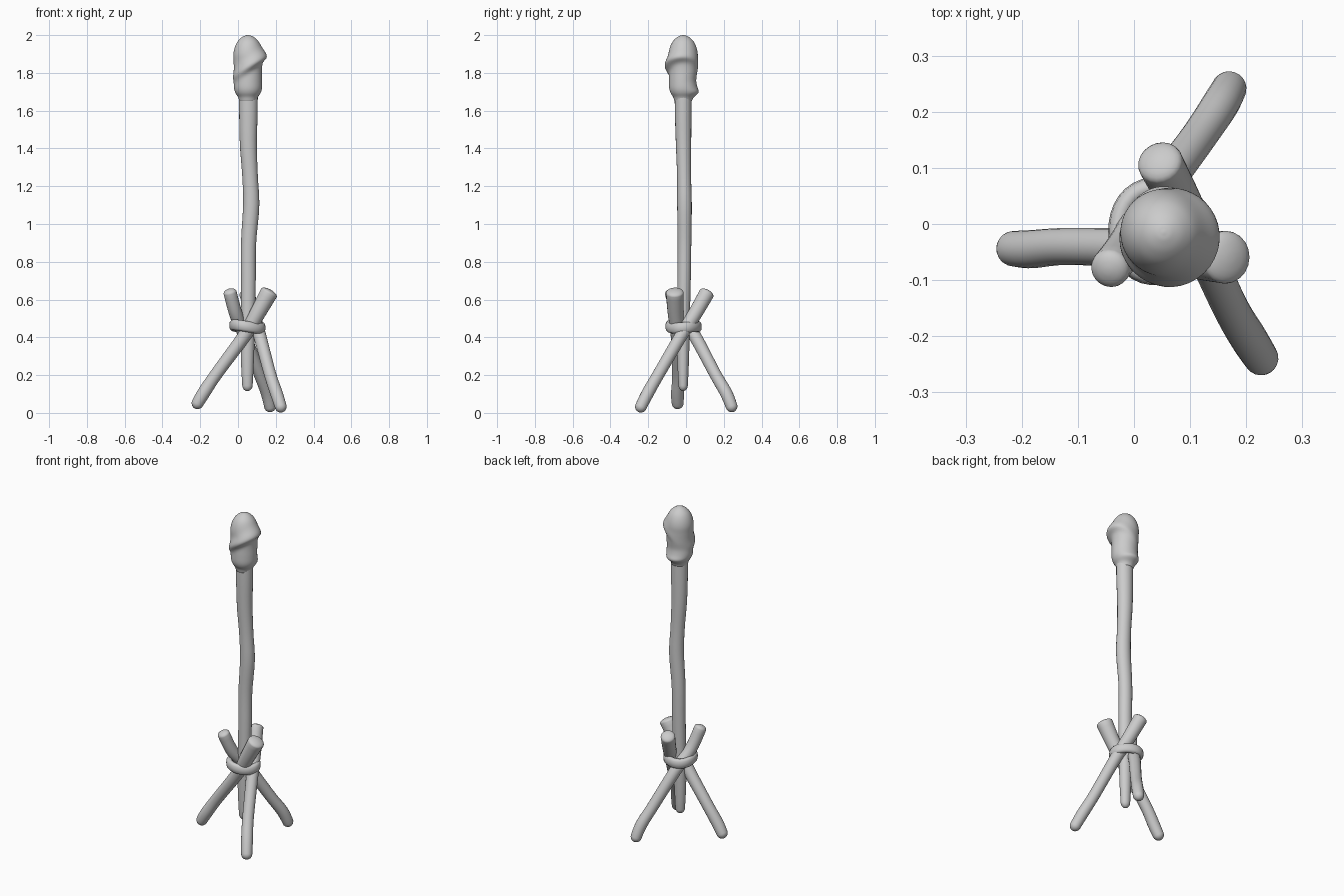
import bpy, bmesh
from math import sin, cos, pi, exp, sqrt, radians
from mathutils import Vector

if "Cube" in bpy.data.objects:
    bpy.data.objects.remove(bpy.data.objects["Cube"])


def finish(name, rings, closed=False):
    """Skin a list of vertex rings into a smooth shaded object."""
    bm = bmesh.new()
    vr = [[bm.verts.new(p) for p in r] for r in rings]
    n = len(vr[0])
    pairs = list(zip(vr, vr[1:]))
    if closed:
        pairs.append((vr[-1], vr[0]))
    for a, b in pairs:
        for i in range(n):
            j = (i + 1) % n
            bm.faces.new((a[i], a[j], b[j], b[i]))
    if not closed:
        bm.faces.new(vr[0][::-1])
        bm.faces.new(vr[-1])
    bmesh.ops.recalc_face_normals(bm, faces=bm.faces)
    me = bpy.data.meshes.new(name)
    bm.to_mesh(me)
    bm.free()
    me.polygons.foreach_set("use_smooth", [True] * len(me.polygons))
    ob = bpy.data.objects.new(name, me)
    bpy.context.collection.objects.link(ob)
    return ob


def spline(pts, t):
    """Catmull-Rom through 4D points (x, y, z, radius), t from 0 to 1."""
    n = len(pts) - 1
    u = min(max(t, 0), 1) * n
    i = min(int(u), n - 1)
    u -= i
    p = [Vector(q) for q in pts]
    b, c = p[i], p[i + 1]
    a = p[i - 1] if i > 0 else b * 2 - c
    d = p[i + 2] if i + 2 <= n else c * 2 - b
    return 0.5 * (b * 2 + (c - a) * u + (a * 2 - b * 5 + c * 4 - d) * u * u
                  + (b * 3 - a - c * 3 + d) * u ** 3)


def stick(name, pts, cap0=0.03, cap1=0.02, flat=1.0, sides=20):
    """Crooked stick with rounded ends; 'flat' squeezes its depth in y."""
    N = 200
    dense = [spline(pts, k / N) for k in range(N + 1)]
    dist = [0.0]
    for a, b in zip(dense, dense[1:]):
        dist.append(dist[-1] + (b - a).xyz.length)
    L = dist[-1]

    def at(s):
        k = next((k for k in range(1, N + 1) if dist[k] >= s), N)
        f = (s - dist[k - 1]) / (dist[k] - dist[k - 1])
        return dense[k - 1].lerp(dense[k], f)

    steps = [i * pi / 12 for i in range(7)]
    stations = [(cap0 * (1 - cos(a)), max(sin(a), 0.12)) for a in steps]
    stations += [(cap0 + (L - cap0 - cap1) * i / 28, 1) for i in range(1, 28)]
    stations += [(L - cap1 * (1 - cos(a)), max(sin(a), 0.12)) for a in steps[::-1]]
    rings = []
    for s, k in stations:
        c = at(s)
        tan = (at(min(s + 0.03, L)) - at(max(s - 0.03, 0))).xyz.normalized()
        u = Vector((0, 1, 0)).cross(tan).normalized()
        v = tan.cross(u)
        r = c.w * k
        rings.append([c.xyz + u * r * cos(2 * pi * i / sides)
                      + v * r * flat * sin(2 * pi * i / sides) for i in range(sides)])
    return finish(name, rings)


# Central pole
stick("pole", [(0.05, -0.015, 0.115, 0.026), (0.05, -0.015, 0.30, 0.035),
               (0.053, -0.013, 0.50, 0.037), (0.055, -0.01, 0.70, 0.039),
               (0.056, -0.008, 0.90, 0.040), (0.070, -0.008, 1.10, 0.043),
               (0.064, -0.010, 1.25, 0.041), (0.055, -0.013, 1.42, 0.045),
               (0.055, -0.015, 1.60, 0.049), (0.055, -0.015, 1.75, 0.050)], flat=0.9)

# Three crossing legs, foot to top
stick("left_leg", [(-0.23, -0.043, 0.024, 0.030), (-0.185, -0.045, 0.10, 0.034),
                   (-0.115, -0.04, 0.205, 0.033), (0.035, -0.045, 0.41, 0.036),
                   (0.105, -0.055, 0.53, 0.042), (0.173, -0.06, 0.652, 0.048)])
stick("front_leg", [(0.235, -0.252, 0.006, 0.030), (0.205, -0.205, 0.10, 0.033),
                    (0.170, -0.145, 0.205, 0.032), (0.115, -0.025, 0.41, 0.034),
                    (0.080, 0.045, 0.52, 0.038), (0.042, 0.118, 0.648, 0.041)])
stick("back_leg", [(0.175, 0.252, 0.006, 0.030), (0.155, 0.215, 0.10, 0.033),
                   (0.115, 0.155, 0.205, 0.032), (0.035, 0.045, 0.41, 0.034),
                   (-0.010, -0.035, 0.52, 0.035), (-0.047, -0.085, 0.655, 0.035)])

# Binding around the crossing
rings = []
for i in range(36):
    a = 2 * pi * i / 36
    ring = []
    for j in range(12):
        b = 2 * pi * j / 12
        r = 0.078 + 0.003 * cos(3 * a) + 0.018 * cos(b)
        z = 0.457 - 0.006 * cos(a) + 0.004 * sin(2 * a)
        # squarish section
        z += 0.029 * (1 if sin(b) > 0 else -1) * abs(sin(b)) ** 0.7
        ring.append(Vector((0.047 + r * cos(a), -0.013 + r * sin(a), z)))
    rings.append(ring)
finish("binding", rings, closed=True)

# Wrapped torch head with a slanted fold
profile = [(1.650, 0.046), (1.672, 0.053), (1.695, 0.067), (1.72, 0.074), (1.76, 0.075),
           (1.81, 0.074), (1.86, 0.076), (1.90, 0.077), (1.935, 0.070), (1.965, 0.056),
           (1.986, 0.036), (1.997, 0.016), (2.0, 0.002)]
rings = []
for k in range(61):
    p = spline([(r, 0, z, 0) for z, r in profile], k / 60)
    ring = []
    for i in range(40):
        a = 2 * pi * i / 40
        fold = 1.83 + 0.055 * cos(a)
        w = 0.022 if p.z < fold else 0.04
        r = p.x + (0.013 + 0.013 * cos(a + pi / 4)) * exp(-((p.z - fold) / w) ** 2)
        # loose hem at the back
        r += 0.014 * max(0, sin(a)) ** 2 * exp(-((p.z - 1.695) / 0.022) ** 2)
        # slight pinch at the back above the hem
        r -= 0.006 * max(0, sin(a)) * exp(-((p.z - 1.76) / 0.03) ** 2)
        r = max(r, 0.001)
        ring.append(Vector((0.053 + r * cos(a), -0.015 + r * sin(a), p.z)))
    rings.append(ring)
finish("torch_head", rings)
